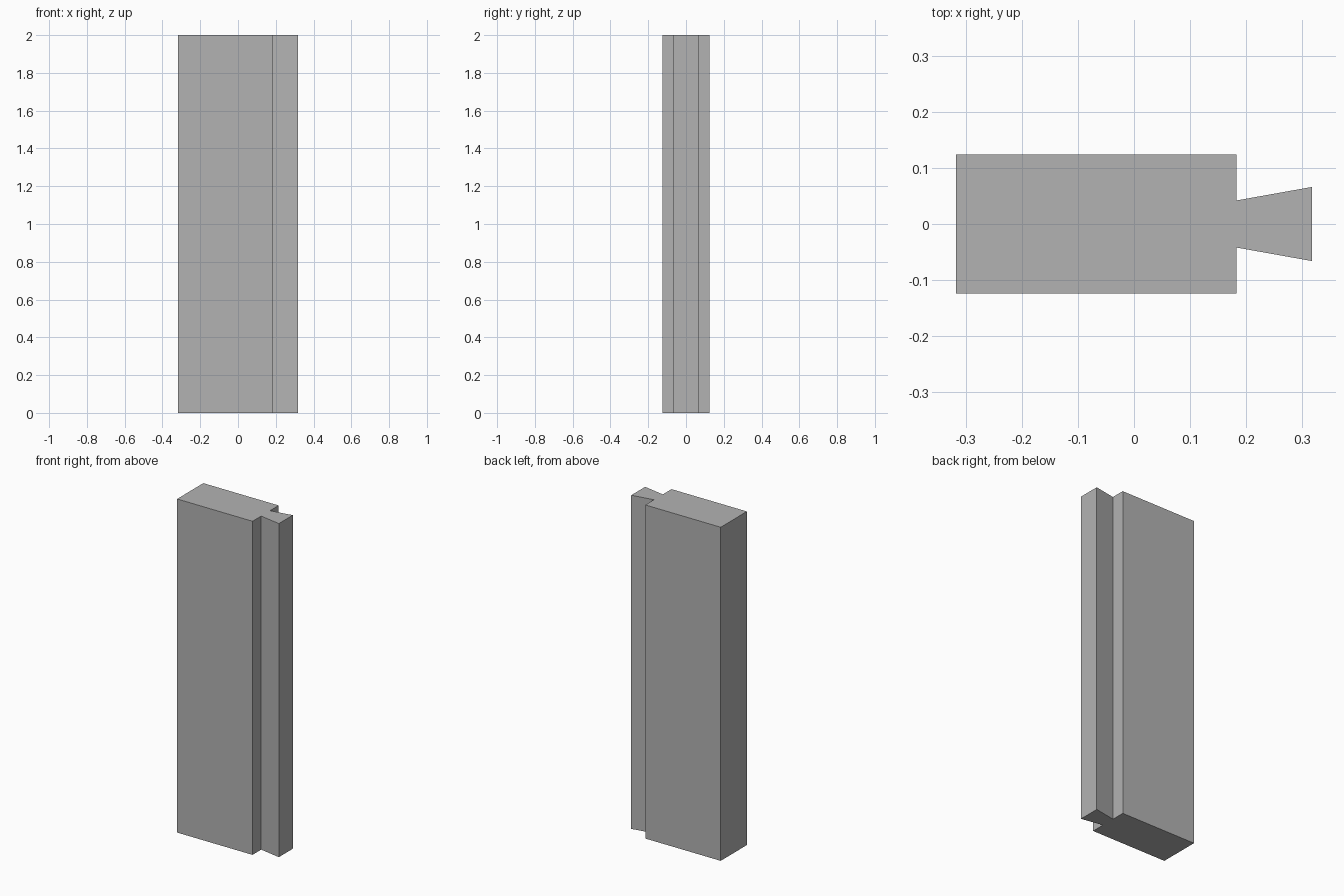
import bpy
import bmesh

cube = bpy.data.objects.get("Cube")
if cube:
    bpy.data.objects.remove(cube, do_unlink=True)

HEIGHT = 2.0

# Plain grey material
grey = bpy.data.materials.new("plain_grey")
grey.use_nodes = True
colour = (0.45, 0.45, 0.45, 1.0)
grey.diffuse_color = colour
grey.node_tree.nodes["Principled BSDF"].inputs["Base Color"].default_value = colour

# Back half of the cross-section: block, shoulder, flared dovetail tongue
half = [(-0.317, 0.124), (0.183, 0.124), (0.183, 0.042), (0.317, 0.066)]
outline = half + [(x, -y) for x, y in reversed(half)]

# Extrude the mirrored outline upwards into one solid
bm = bmesh.new()
base = bm.faces.new([bm.verts.new((x, y, 0)) for x, y in outline])
raised = bmesh.ops.extrude_face_region(bm, geom=[base], use_keep_orig=True)
top_verts = [g for g in raised["geom"] if isinstance(g, bmesh.types.BMVert)]
bmesh.ops.translate(bm, verts=top_verts, vec=(0, 0, HEIGHT))
bmesh.ops.recalc_face_normals(bm, faces=bm.faces)

mesh = bpy.data.meshes.new("dovetail_block")
bm.to_mesh(mesh)
bm.free()
mesh.materials.append(grey)
block = bpy.data.objects.new("dovetail_block", mesh)
bpy.context.collection.objects.link(block)
